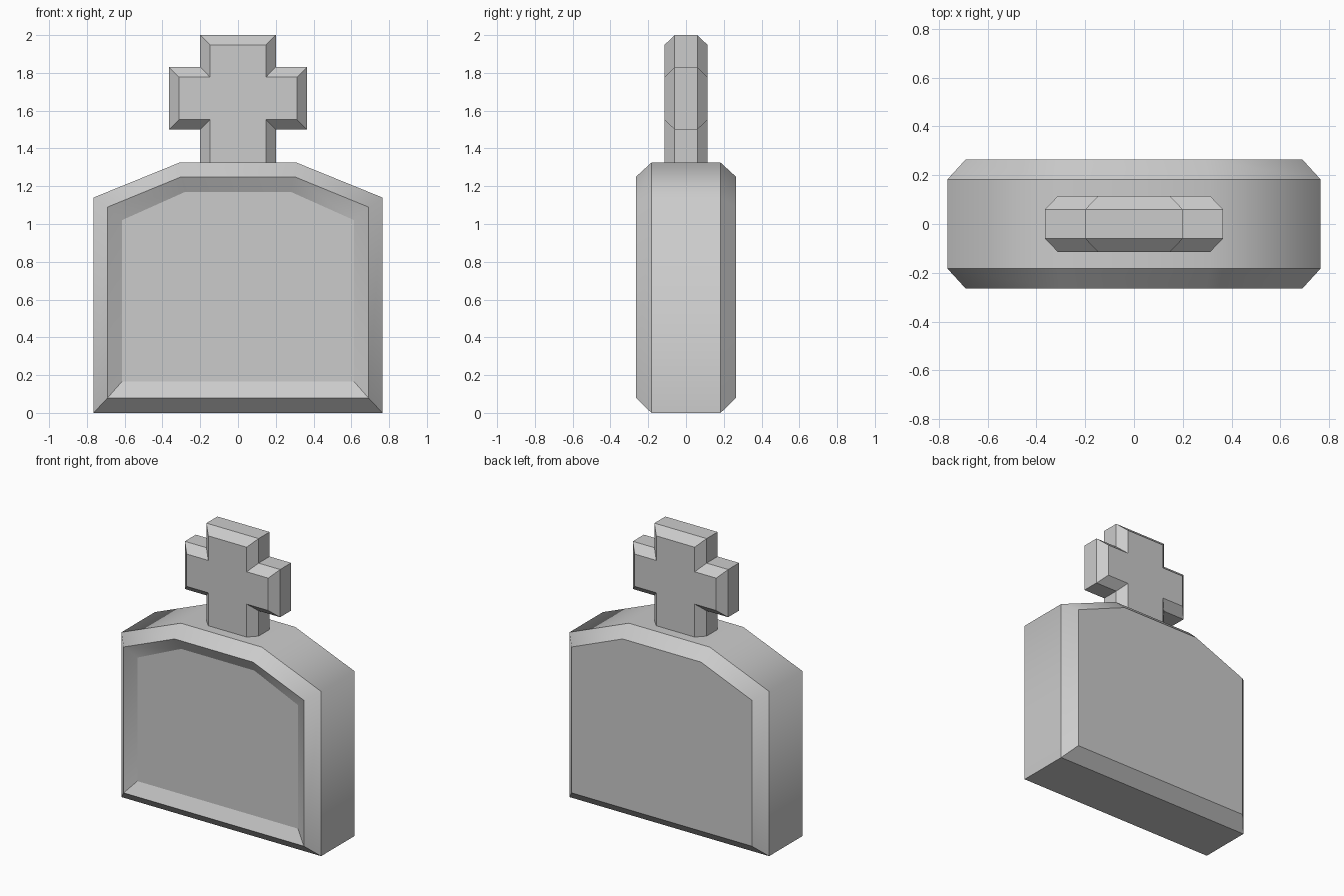
import bpy
import bmesh

if "Cube" in bpy.data.objects:
    bpy.data.objects.remove(bpy.data.objects["Cube"])


def mirrored(half):
    """Close a right-hand half profile (bottom to top) into a full outline."""
    return half + [(-x, z) for x, z in reversed(half)]


def loft(name, rings, smooth_columns=()):
    """Skin matching outlines along y; the listed corner columns shade softly."""
    bm = bmesh.new()
    loops = [[bm.verts.new((x, y, z)) for x, z in outline] for outline, y in rings]
    n = len(loops[0])
    for a, b in zip(loops, loops[1:]):
        for i in range(n):
            j = (i + 1) % n
            bm.faces.new((a[i], a[j], b[j], b[i])).smooth = True
    caps = [bm.faces.new(loops[0]), bm.faces.new(loops[-1])]
    bmesh.ops.recalc_face_normals(bm, faces=bm.faces)
    for e in bm.edges:
        e.smooth = False
    for a, b in zip(loops, loops[1:]):
        for i in smooth_columns:
            bm.edges.get((a[i], b[i])).smooth = True
    bmesh.ops.triangulate(bm, faces=caps)
    mesh = bpy.data.meshes.new(name)
    bm.to_mesh(mesh)
    bm.free()
    obj = bpy.data.objects.new(name, mesh)
    bpy.context.collection.objects.link(obj)
    return obj


# Body: bevelled slab with a sloped shoulder and a shallow front recess
body_outer = mirrored([(0.765, 0), (0.765, 1.14), (0.31, 1.325)])
body_inner = mirrored([(0.69, 0.08), (0.69, 1.09), (0.30, 1.25)])
panel = mirrored([(0.615, 0.165), (0.615, 1.02), (0.28, 1.17)])
loft("body", [(panel, -0.222), (body_inner, -0.265), (body_outer, -0.183),
              (body_outer, 0.183), (body_inner, 0.265)],
     smooth_columns=(1, 2, 3, 4))


# Cross: bevelled plus-shaped top standing on the flat of the shoulder
def cross_outline(inset):
    post, arm = 0.20 - inset, 0.365 - inset
    low, high, top = 1.50 + inset, 1.83 - inset, 2.0 - inset
    return mirrored([(post, 1.32), (post, low), (arm, low),
                     (arm, high), (post, high), (post, top)])


wide, narrow = cross_outline(0), cross_outline(0.053)
loft("top_cross", [(narrow, -0.115), (wide, -0.06), (wide, 0.06), (narrow, 0.115)])
